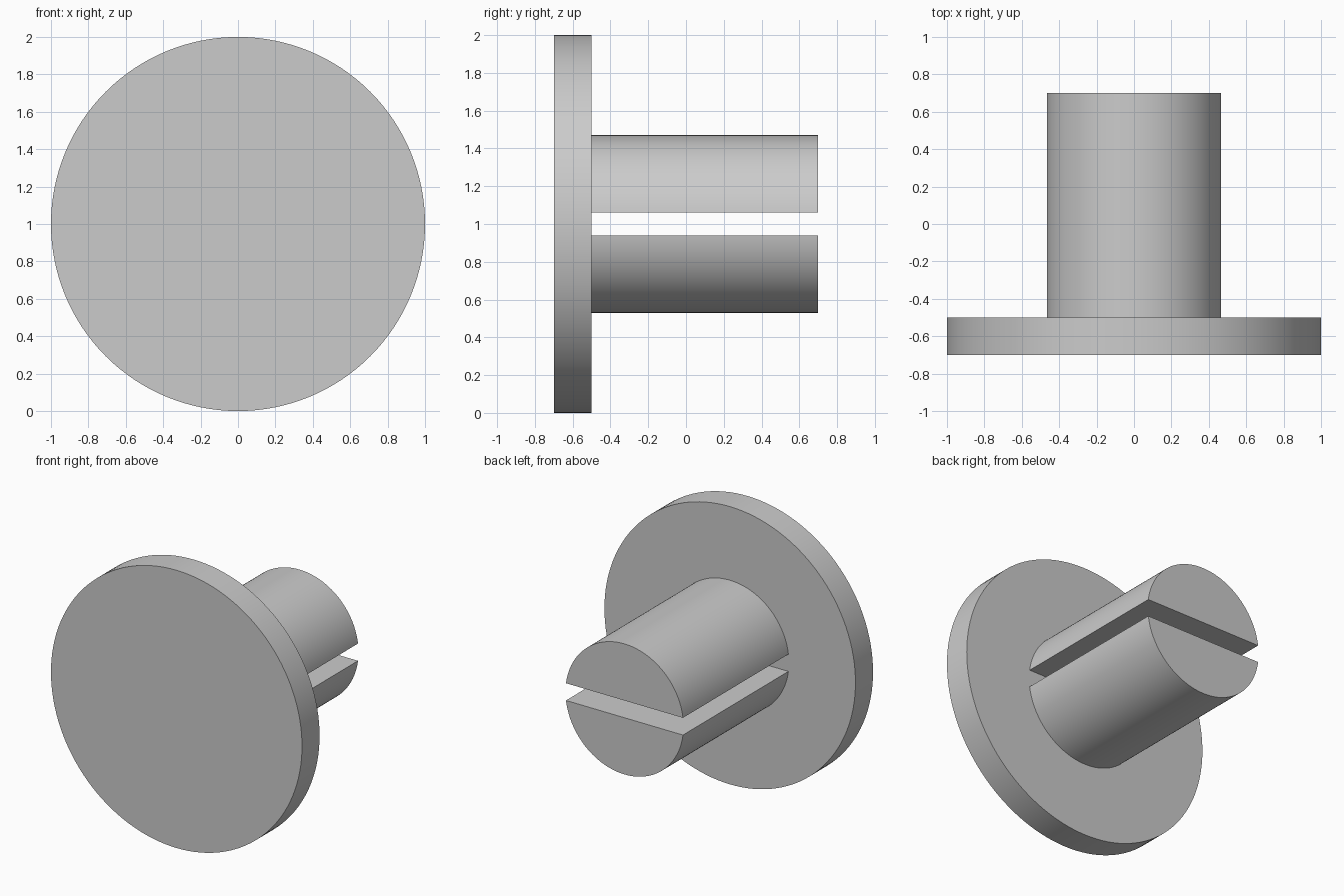
import bpy
import bmesh
from math import asin, cos, sin, pi, radians

cube = bpy.data.objects.get("Cube")
if cube:
    bpy.data.objects.remove(cube, do_unlink=True)

FLANGE_FRONT, FLANGE_BACK, STEM_END = -0.7, -0.5, 0.7
STEM_RADIUS, HALF_SLOT, CENTRE_Z = 0.47, 0.062, 1.0

grey = bpy.data.materials.new("plain grey")
grey.use_nodes = True
colour = (0.6, 0.6, 0.6, 1)
grey.diffuse_color = colour
grey.node_tree.nodes["Principled BSDF"].inputs["Base Color"].default_value = colour


def extrude_profile(name, profile, y_start, y_end):
    """Solid made by sweeping an x-z outline along y."""
    bm = bmesh.new()
    face = bm.faces.new([bm.verts.new((x, y_start, z)) for x, z in profile])
    swept = bmesh.ops.extrude_face_region(bm, geom=[face], use_keep_orig=True)
    moved = [v for v in swept["geom"] if isinstance(v, bmesh.types.BMVert)]
    bmesh.ops.translate(bm, vec=(0, y_end - y_start, 0), verts=moved)
    bmesh.ops.recalc_face_normals(bm, faces=bm.faces)
    mesh = bpy.data.meshes.new(name)
    bm.to_mesh(mesh)
    bm.free()
    mesh.materials.append(grey)
    obj = bpy.data.objects.new(name, mesh)
    bpy.context.collection.objects.link(obj)
    bpy.ops.object.select_all(action="DESELECT")
    obj.select_set(True)
    bpy.context.view_layer.objects.active = obj
    bpy.ops.object.shade_smooth_by_angle(angle=radians(30))


def arc(radius, start, end, steps):
    return [(radius * cos(start + (end - start) * i / steps),
             radius * sin(start + (end - start) * i / steps))
            for i in range(steps + 1)]


# Round flange
disc = [(x, CENTRE_Z + z) for x, z in arc(1.0, 0, 2 * pi, 128)[:-1]]
extrude_profile("flange", disc, FLANGE_FRONT, FLANGE_BACK)

# Split stem: two mirrored circular segments with a slot between them
edge = asin(HALF_SLOT / STEM_RADIUS)
segment = arc(STEM_RADIUS, edge, pi - edge, 64)
for name, side in (("upper_prong", 1), ("lower_prong", -1)):
    profile = [(x, CENTRE_Z + side * z) for x, z in segment]
    extrude_profile(name, profile, FLANGE_BACK, STEM_END)
